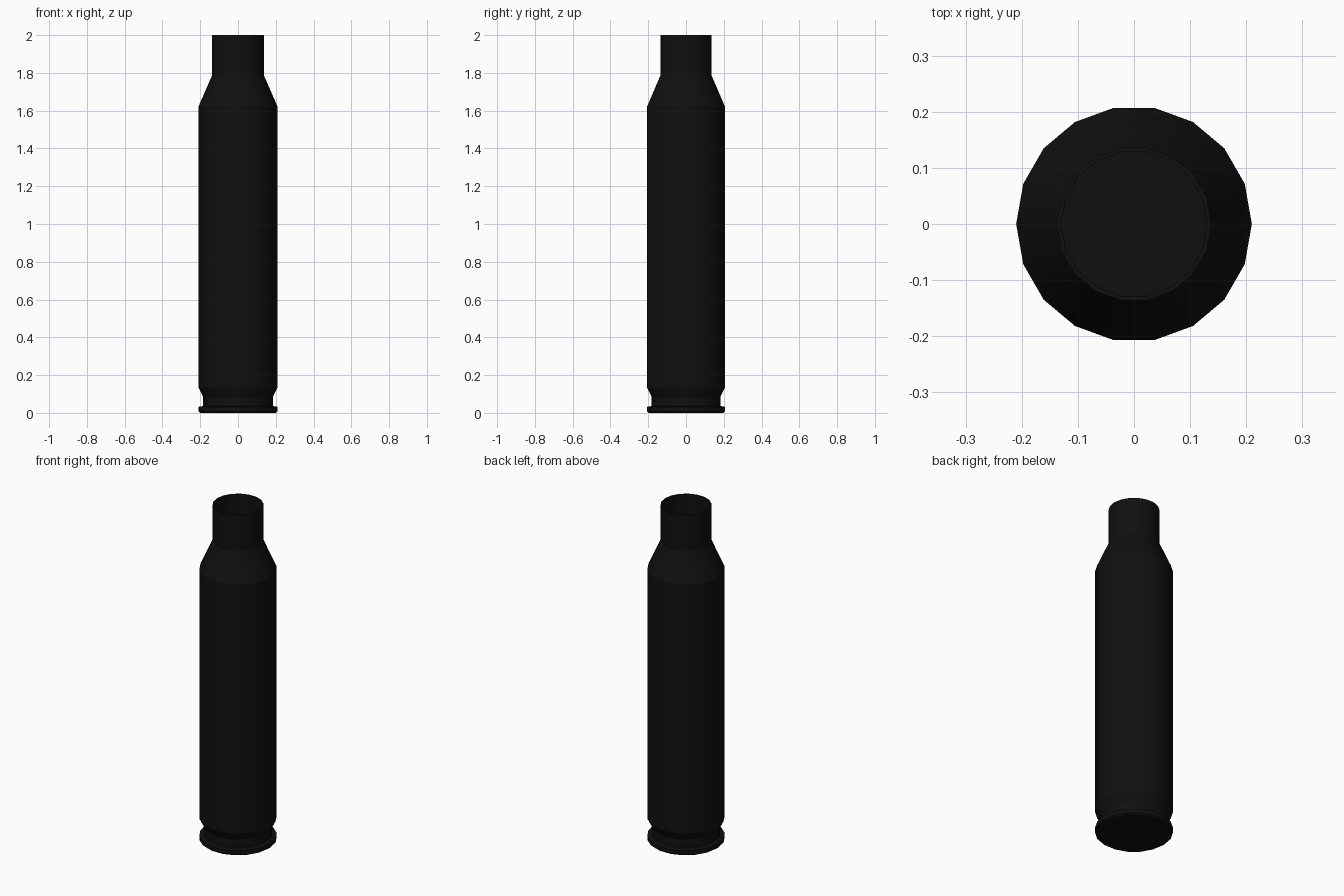
import bpy, bmesh, math

if "Cube" in bpy.data.objects:
    bpy.data.objects.remove(bpy.data.objects["Cube"])

SIDES = 18

mat = bpy.data.materials.new("near black metal")
mat.diffuse_color = (0.005, 0.005, 0.005, 1)
mat.use_nodes = True
mat.node_tree.nodes["Principled BSDF"].inputs["Base Color"].default_value = mat.diffuse_color

# (radius, z) from base centre, up the outside, over the lip and down the bore
profile = [
    (0.200, 0.0), (0.210, 0.008), (0.210, 0.032), (0.185, 0.036),  # rim
    (0.185, 0.085), (0.210, 0.135),                                # extractor groove
    (0.210, 1.62), (0.138, 1.785), (0.138, 2.0),                   # body, shoulder, neck
    (0.130, 2.0), (0.130, 1.783), (0.202, 1.618), (0.202, 0.14),   # hollow inside
]

bm = bmesh.new()
rings = []
for r, z in profile:
    rings.append([bm.verts.new((r * math.cos(2 * math.pi * i / SIDES),
                                r * math.sin(2 * math.pi * i / SIDES), z))
                  for i in range(SIDES)])
for a, b in zip(rings, rings[1:]):
    for i in range(SIDES):
        j = (i + 1) % SIDES
        bm.faces.new((a[i], a[j], b[j], b[i]))
bm.faces.new(rings[0][::-1])   # base
bm.faces.new(rings[-1])        # inner floor
bmesh.ops.recalc_face_normals(bm, faces=bm.faces)

mesh = bpy.data.meshes.new("casing")
bm.to_mesh(mesh)
bm.free()
mesh.materials.append(mat)
casing = bpy.data.objects.new("casing", mesh)
bpy.context.collection.objects.link(casing)

bpy.context.view_layer.objects.active = casing
casing.select_set(True)
bpy.ops.object.shade_smooth_by_angle(angle=math.radians(22))
